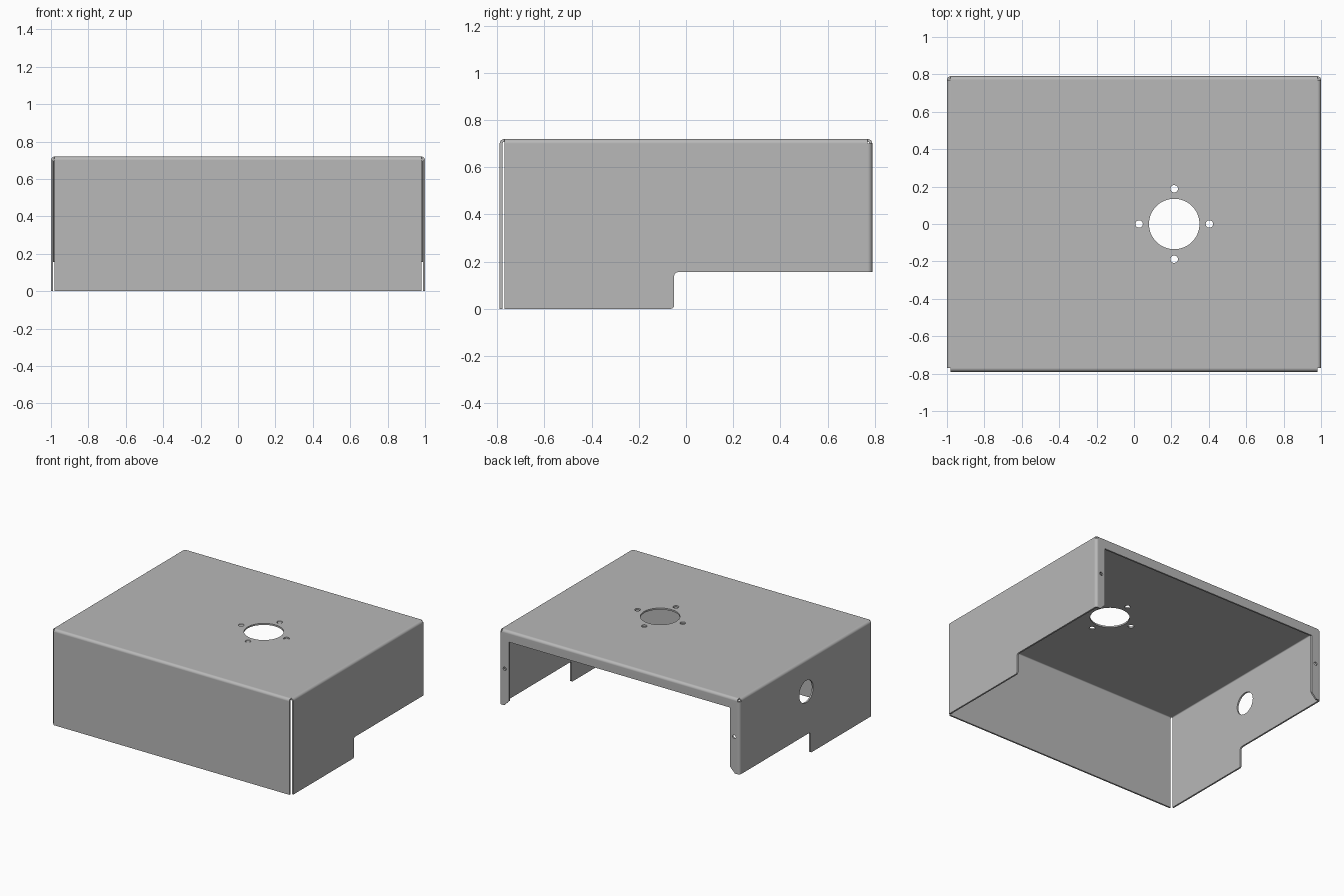
import bpy, bmesh
from math import sin, cos, pi
from mathutils import Matrix, Vector

if "Cube" in bpy.data.objects:
    bpy.data.objects.remove(bpy.data.objects["Cube"])

# Main sizes: half width, half depth, height, bend radius, sheet thickness
X, Y, H, R, T = 1.0, 0.79, 0.72, 0.02, 0.012
A, B, Z = X - R, Y - R, H - R        # where the flat panels meet the bends
LIP = 0.08                           # width of the rear flanges
STEP_Z, STEP_Y = 0.155, -0.05        # step in the lower edge of the sides
SEG = 6

grey = bpy.data.materials.new("sheet_metal_grey")
grey.use_nodes = True
grey.diffuse_color = (0.48, 0.48, 0.48, 1)
grey.node_tree.nodes["Principled BSDF"].inputs["Base Color"].default_value = grey.diffuse_color

bm = bmesh.new()


def face(points):
    bm.faces.new([bm.verts.new(p) for p in points])


def bend(start, end, centre_offset, out):
    """Quarter-round strip; its axis runs from start to end, inside the sheet."""
    u, v = Vector(centre_offset), Vector(out)
    ends = [Vector(start) - u * R, Vector(end) - u * R]
    for i in range(SEG):
        t0, t1 = (k * pi / 2 / SEG for k in (i, i + 1))
        d0, d1 = ((u * cos(t) + v * sin(t)) * R for t in (t0, t1))
        face([ends[0] + d0, ends[1] + d0, ends[1] + d1, ends[0] + d1])


def fillet(y, z, y_dir, z_dir, r=0.015, n=4):
    """Rounded corner of the side outline, running from its z leg to its y leg."""
    return [(y + y_dir * r * (1 - cos(k * pi / 2 / n)),
             z + z_dir * r * (1 - sin(k * pi / 2 / n))) for k in range(n + 1)]


# Top panel and front wall
face([(-A, -B, H), (A, -B, H), (A, B, H), (-A, B, H)])
bend((-A, -B, H), (A, -B, H), (0, 0, 1), (0, -1, 0))
face([(-A, -Y, 0), (A, -Y, 0), (A, -Y, Z), (-A, -Y, Z)])

# Rear lip with mitred ends
bend((-A, B, H), (A, B, H), (0, 0, 1), (0, 1, 0))
face([(-A, Y, Z), (A, Y, Z), (X - LIP, Y, H - LIP), (LIP - X, Y, H - LIP)])

# Stepped side walls and rear side flanges
lower = fillet(STEP_Y, 0, -1, 1)
upper = fillet(STEP_Y, STEP_Z, 1, -1)
outline = [(-B, Z), (-B, 0)] + lower[::-1] + upper + [(B, STEP_Z), (B, Z)]
for s in (-1, 1):
    bend((s * A, -B, H), (s * A, B, H), (0, 0, 1), (s, 0, 0))
    face([(s * X, y, z) for y, z in outline])
    bend((s * X, B, STEP_Z), (s * X, B, Z), (s, 0, 0), (0, 1, 0))
    face([(s * x, Y, z) for x, z in ((A, Z), (A, STEP_Z), (X - LIP / 2, STEP_Z),
                                    (X - LIP, STEP_Z + LIP / 2), (X - LIP, H - LIP))])

bmesh.ops.remove_doubles(bm, verts=bm.verts, dist=0.0005)
bmesh.ops.recalc_face_normals(bm, faces=bm.faces)
top = max(bm.faces, key=lambda f: f.calc_center_median().z)
if top.normal.z < 0:
    bmesh.ops.reverse_faces(bm, faces=bm.faces)
mesh = bpy.data.meshes.new("cover")
bm.to_mesh(mesh)
bm.free()
mesh.materials.append(grey)
cover = bpy.data.objects.new("sheet_metal_cover", mesh)
bpy.context.collection.objects.link(cover)

# Hole cutters: centre, radius, axis
holes = [((0.215, 0, H), 0.135, "Z"), ((-X, 0, 0.48), 0.083, "X")]
holes += [((0.215 + 0.188 * dx, 0.188 * dy, H), 0.02, "Z")
          for dx, dy in ((1, 0), (-1, 0), (0, 1), (0, -1))]
holes += [((s * (X - 0.046), Y, 0.43), 0.013, "Y") for s in (-1, 1)]
turn = {"Z": Matrix(), "X": Matrix.Rotation(pi / 2, 4, "Y"), "Y": Matrix.Rotation(pi / 2, 4, "X")}
bm = bmesh.new()
for centre, radius, axis in holes:
    bmesh.ops.create_cone(bm, cap_ends=True, segments=48 if radius > 0.05 else 20,
                          radius1=radius, radius2=radius, depth=0.08,
                          matrix=Matrix.Translation(centre) @ turn[axis])
cut_mesh = bpy.data.meshes.new("hole_cutters")
bm.to_mesh(cut_mesh)
bm.free()
cutter = bpy.data.objects.new("hole_cutters", cut_mesh)
cutter.hide_render = True
bpy.context.collection.objects.link(cutter)

# Give the sheet its thickness and punch the holes
solid = cover.modifiers.new("thickness", "SOLIDIFY")
solid.thickness = T
solid.offset = -1
solid.use_even_offset = True
cut = cover.modifiers.new("holes", "BOOLEAN")
cut.operation = "DIFFERENCE"
cut.solver = "EXACT"
cut.object = cutter
for other in bpy.context.selected_objects:
    other.select_set(False)
cover.select_set(True)
bpy.context.view_layer.objects.active = cover
for name in ("thickness", "holes"):
    bpy.ops.object.modifier_apply(modifier=name)
bpy.data.objects.remove(cutter)

# Smooth bends, crisp edges, flat panels
bpy.ops.object.shade_smooth_by_angle(angle=pi / 6)
weighted = cover.modifiers.new("flat_panels", "WEIGHTED_NORMAL")
weighted.keep_sharp = True
